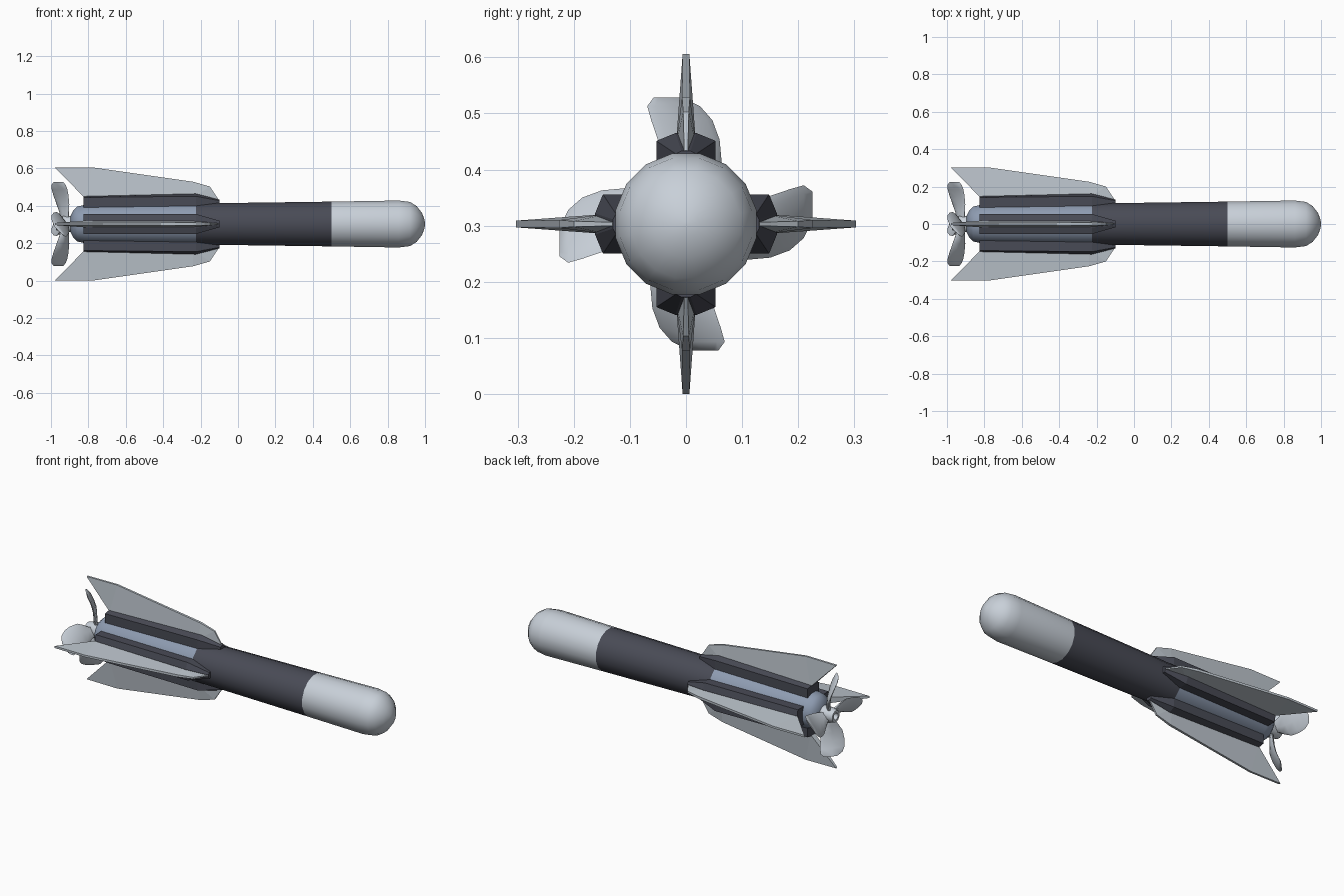
import bpy, math

if "Cube" in bpy.data.objects:
    bpy.data.objects.remove(bpy.data.objects["Cube"])

CZ = 0.303  # height of the long axis


def material(name, col):
    m = bpy.data.materials.new(name)
    m.diffuse_color = (*col, 1)
    m.use_nodes = True
    m.node_tree.nodes["Principled BSDF"].inputs["Base Color"].default_value = m.diffuse_color
    return m


DARK = material("dark grey", (0.066, 0.070, 0.092))
LIGHT = material("light grey", (0.58, 0.63, 0.69))
BLUE = material("blue grey", (0.27, 0.33, 0.44))
FIN = material("fin grey", (0.50, 0.55, 0.60))


def make(name, verts, faces, mat, smooth=None):
    me = bpy.data.meshes.new(name)
    me.from_pydata(verts, [], faces)
    ob = bpy.data.objects.new(name, me)
    bpy.context.collection.objects.link(ob)
    me.materials.append(mat)
    bpy.ops.object.select_all(action='DESELECT')
    ob.select_set(True)
    bpy.context.view_layer.objects.active = ob
    bpy.ops.object.mode_set(mode='EDIT')
    bpy.ops.mesh.select_all(action='SELECT')
    bpy.ops.mesh.remove_doubles(threshold=0.0001)
    bpy.ops.mesh.normals_make_consistent(inside=False)
    bpy.ops.object.mode_set(mode='OBJECT')
    if smooth:
        bpy.ops.object.shade_smooth_by_angle(angle=math.radians(smooth))
    return ob


def loft(rings):
    """Faces joining equal rings, with end caps."""
    n = len(rings[0])
    verts = [v for r in rings for v in r]
    faces = [(i*n + j, i*n + (j+1) % n, (i+1)*n + (j+1) % n, (i+1)*n + j)
             for i in range(len(rings)-1) for j in range(n)]
    faces += [tuple(range(n)), tuple(range(len(verts)-n, len(verts)))]
    return verts, faces


def lathe(name, profile, mat, n=16):
    rings = []
    for x, r in profile:
        rings.append([(x, r*math.cos(a), CZ + r*math.sin(a))
                      for a in (2*math.pi*(j+0.5)/n for j in range(n))])
    return make(name, *loft(rings), mat, 40)


def spin(pts, k):
    """Place (x, sideways, radial) points at quarter turn k around the axis."""
    c, s = round(math.cos(k*math.pi/2)), round(math.sin(k*math.pi/2))
    return [(x, t*c + r*s, CZ + r*c - t*s) for x, t, r in pts]


# Hull sections
lathe("nose", [(0.5, 0.122), (0.86, 0.128), (0.92, 0.12), (0.955, 0.098),
               (0.984, 0.06), (0.997, 0.025), (1.0, 0.004)], LIGHT)
lathe("main_body", [(-0.225, 0.112), (0.5, 0.122)], DARK)
lathe("tail_body", [(-0.895, 0.045), (-0.88, 0.075), (-0.86, 0.095),
                    (-0.82, 0.104), (-0.225, 0.112)], BLUE)

# Propeller hub with a hollow end
lathe("propeller_hub", [(-0.94, 0.017), (-0.972, 0.02), (-0.972, 0.034),
                        (-0.94, 0.042), (-0.87, 0.046)], LIGHT)

# Fin outline: x, radius, half thickness
FIN_PTS = [(-0.82, 0.14, 0.018), (-0.978, 0.301, 0.006), (-0.78, 0.303, 0.006),
           (-0.24, 0.226, 0.007), (-0.15, 0.200, 0.005), (-0.10, 0.125, 0.003),
           (-0.24, 0.14, 0.018)]
FIN_TRIS = [(0, 1, 2), (0, 2, 3, 6), (6, 3, 4), (6, 4, 5)]

# Blade stations: radius, (x, sideways) of leading and trailing edge, thickness
BLADE = [(0.030, -0.905, -0.018, -0.945, 0.022, 0.012),
         (0.065, -0.905, -0.030, -0.955, 0.045, 0.011),
         (0.105, -0.902, -0.040, -0.970, 0.064, 0.010),
         (0.150, -0.906, -0.050, -0.986, 0.060, 0.009),
         (0.185, -0.912, -0.062, -0.996, 0.047, 0.008),
         (0.210, -0.922, -0.069, -0.997, 0.025, 0.007),
         (0.225, -0.935, -0.058, -0.985, -0.005, 0.004)]

for k in range(4):
    # Fin mount: long block with a chamfered top and pointed front
    rings = []
    for x, w, side, ridge_w, ridge in [(-0.825, 0.053, 0.142, 0.018, 0.148),
                                       (-0.225, 0.053, 0.148, 0.019, 0.162),
                                       (-0.10, 0.018, 0.125, 0.008, 0.130)]:
        rings.append(spin([(x, -w, 0.07), (x, -w, side), (x, -ridge_w, ridge),
                           (x, ridge_w, ridge), (x, w, side), (x, w, 0.07)], k))
    make(f"fin_mount_{k+1}", *loft(rings), DARK)

    # Fin
    n = len(FIN_PTS)
    verts = spin([(x, h*s, r) for s in (-1, 1) for x, r, h in FIN_PTS], k)
    faces = FIN_TRIS + [tuple(i+n for i in f) for f in FIN_TRIS]
    faces += [(i, (i+1) % n, (i+1) % n + n, i+n) for i in range(n)]
    make(f"fin_{k+1}", verts, faces, FIN)

    # Propeller blade
    rings = []
    for r, x0, t0, x1, t1, th in BLADE:
        dx, dt = x1-x0, t1-t0
        length = math.hypot(dx, dt)
        nx, nt = -dt/length, dx/length
        ring = []
        for f, o in [(0, 0), (0.12, 0.75), (0.5, 1), (0.88, 0.75),
                     (1, 0), (0.88, -0.75), (0.5, -1), (0.12, -0.75)]:
            x = max(-1.0, x0 + dx*f + nx*o*th)
            ring.append((x, t0 + dt*f + nt*o*th, r))
        rings.append(ring)
    rings = [spin(ring, k) for ring in rings]
    make(f"propeller_blade_{k+1}", *loft(rings), LIGHT, 60)
